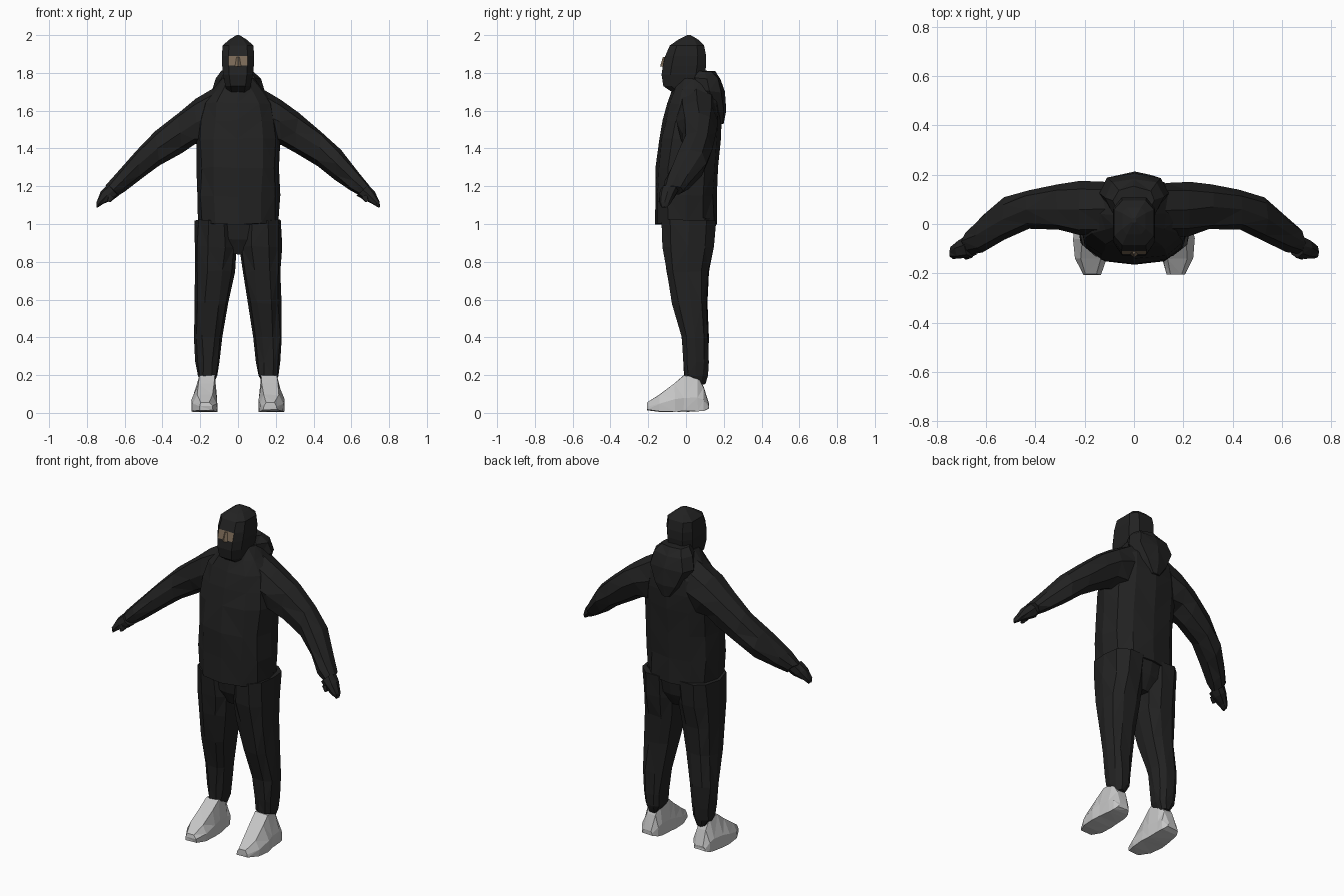
import bpy, bmesh, math, random
from mathutils import Vector

if "Cube" in bpy.data.objects:
    bpy.data.objects.remove(bpy.data.objects["Cube"])

random.seed(4)


def material(name, rgb):
    m = bpy.data.materials.new(name)
    m.diffuse_color = (*rgb, 1)
    m.use_nodes = True
    m.node_tree.nodes["Principled BSDF"].inputs["Base Color"].default_value = m.diffuse_color
    return m


BLACK = material("black_cloth", (0.016, 0.016, 0.016))
SKIN = material("tan_skin", (0.20, 0.145, 0.095))
WHITE = material("shoe_grey", (0.56, 0.56, 0.56))


def make(name, bm, mats):
    bmesh.ops.recalc_face_normals(bm, faces=bm.faces)
    me = bpy.data.meshes.new(name)
    bm.to_mesh(me)
    bm.free()
    for m in mats:
        me.materials.append(m)
    ob = bpy.data.objects.new(name, me)
    bpy.context.collection.objects.link(ob)
    return ob


def loft(name, rings, mats, jitter=0.0, rule=None):
    """Skin a list of equal-length point rings and cap both ends."""
    bm = bmesh.new()
    rows = [[bm.verts.new(Vector(p) + Vector([random.uniform(-jitter, jitter) for _ in range(3)]))
             for p in ring] for ring in rings]
    n = len(rows[0])
    for a, b in zip(rows, rows[1:]):
        for i in range(n):
            j = (i + 1) % n
            bm.faces.new((a[i], a[j], b[j], b[i]))
    bm.faces.new(rows[0])
    bm.faces.new(rows[-1])
    if jitter:
        bmesh.ops.triangulate(bm, faces=bm.faces)
    bm.normal_update()
    bmesh.ops.recalc_face_normals(bm, faces=bm.faces)
    if rule:
        for f in bm.faces:
            f.material_index = rule(f)
    return make(name, bm, mats)


def unit(n, power, offset=0.0):
    """Points of a rounded-square ring of radius 1."""
    pts = []
    for k in range(n):
        t = 2 * math.pi * (k + offset) / n
        c, s = math.cos(t), math.sin(t)
        pts.append((math.copysign(abs(c) ** power, c), math.copysign(abs(s) ** power, s)))
    return pts


def level(z, x0, x1, y0, y1, n=12, power=0.8, offset=0.0):
    """Horizontal ring fitted to a box."""
    cx, cy, rx, ry = (x0 + x1) / 2, (y0 + y1) / 2, (x1 - x0) / 2, (y1 - y0) / 2
    return [(cx + u * rx, cy + v * ry, z) for u, v in unit(n, power, offset)]


def sleeve_ring(top, low, y0, y1):
    """Ring across an arm, from its upper edge to its lower edge (x, z)."""
    ts, cy, ry = unit(8, 0.85), (y0 + y1) / 2, (y1 - y0) / 2
    return [((top[0] + low[0]) / 2 + u * (top[0] - low[0]) / 2, cy + v * ry,
             (top[1] + low[1]) / 2 + u * (top[1] - low[1]) / 2) for u, v in ts]


def flip(rings, s):
    return [[(p[0] * s, p[1], p[2]) for p in r] for r in rings]


# Jacket body, from the hem to the collar
jacket = [(1.00, .215, -.165, .165), (1.15, .22, -.165, .16), (1.30, .22, -.16, .165),
          (1.45, .222, -.145, .18), (1.55, .215, -.125, .185), (1.64, .19, -.10, .18),
          (1.71, .135, -.075, .16), (1.77, .085, -.05, .13)]
loft("jacket", [level(z, -w, w, a, b) for z, w, a, b in jacket], [BLACK], .005)

# Trouser seat joining the legs
seat = [(.84, .10, -.07, .10), (.92, .205, -.11, .14), (1.03, .21, -.125, .16)]
loft("trouser_seat", [level(z, -w, w, a, b) for z, w, a, b in seat], [BLACK], .003)

# Hood lying on the upper back, tapering to a point below
hood = [(1.53, .03, .15, .195), (1.60, .09, .10, .21), (1.70, .14, .05, .205),
        (1.77, .12, .03, .185), (1.81, .085, .04, .15)]
loft("folded_hood", [level(z, -w, w, a, b, 8, .8) for z, w, a, b in hood], [BLACK], .004)

# Masked head with a bare eye slit chosen by height and direction
head = [(1.68, .055, -.05, .09), (1.73, .07, -.125, .09), (1.79, .083, -.135, .105),
        (1.84, .088, -.128, .112), (1.89, .09, -.115, .112), (1.945, .085, -.09, .10),
        (1.975, .05, -.045, .07), (2.0, .008, .005, .025)]


def eye_rule(f):
    c = f.calc_center_median()
    return int(1.84 < c.z < 1.89 and f.normal.y < -0.85)


loft("masked_head", [level(z, -w, w, a, b, 8, .6, .5) for z, w, a, b in head],
     [BLACK, SKIN], 0, eye_rule)

# Nose bridge in the slit
loft("nose", [level(1.835, -.016, .016, -.137, -.11, 4, 1), level(1.885, -.008, .008, -.122, -.105, 4, 1)],
     [SKIN])

arm = [((.10, 1.735), (.16, 1.42), -.05, .17), ((.22, 1.66), (.23, 1.42), -.05, .17),
       ((.32, 1.59), (.30, 1.375), -.025, .155), ((.44, 1.49), (.42, 1.31), -.025, .135),
       ((.54, 1.395), (.51, 1.24), -.07, .105), ((.64, 1.275), (.60, 1.175), -.115, .03),
       ((.695, 1.205), (.64, 1.15), -.125, -.02)]
hand = [((.69, 1.21), (.63, 1.15), -.135, -.04), ((.725, 1.17), (.66, 1.13), -.14, -.055),
        ((.752, 1.115), (.715, 1.105), -.14, -.085), ((.75, 1.09), (.74, 1.088), -.13, -.10)]
leg = [(.15, .13, .19, .01, .10), (.20, .105, .215, -.012, .115), (.27, .095, .225, -.015, .12),
       (.40, .08, .235, -.025, .122), (.58, .05, .23, -.075, .117), (.75, .02, .228, -.105, .125),
       (.88, .003, .23, -.128, .15), (1.02, 0, .23, -.135, .165)]
# Shoe sections: y, sole inner/outer, top inner/outer, bottom z, side z, top z
shoe = [(-.205, .135, .205, .15, .195, .015, .035, .055), (-.14, .115, .24, .135, .215, .008, .05, .095),
        (-.06, .11, .245, .125, .21, .008, .07, .155), (-.01, .11, .238, .125, .205, .008, .08, .198),
        (.06, .115, .23, .13, .2, .01, .08, .195), (.095, .12, .225, .14, .195, .012, .07, .135),
        (.12, .14, .21, .15, .195, .025, .035, .05)]
for s, side in ((1, "left"), (-1, "right")):
    loft(side + "_sleeve", flip([sleeve_ring(*r) for r in arm], s), [BLACK], .006)
    loft(side + "_gloved_hand", flip([sleeve_ring(*r) for r in hand], s), [BLACK], .003)
    # Thumb hanging under the palm
    thumb = [((.69, 1.16), (.65, 1.14), -.14, -.11), ((.69, 1.12), (.675, 1.115), -.145, -.125)]
    loft(side + "_thumb", flip([sleeve_ring(*r) for r in thumb], s), [BLACK])
    loft(side + "_trouser_leg", flip([level(z, a, b, c, d, 10, .8) for z, a, b, c, d in leg], s),
         [BLACK], .005)
    loft(side + "_shoe", flip([[(a, y, lo), (b, y, lo), (b, y, mid), (d, y, hi), (c, y, hi), (a, y, mid)]
                               for y, a, b, c, d, lo, mid, hi in shoe], s), [WHITE], .003)
